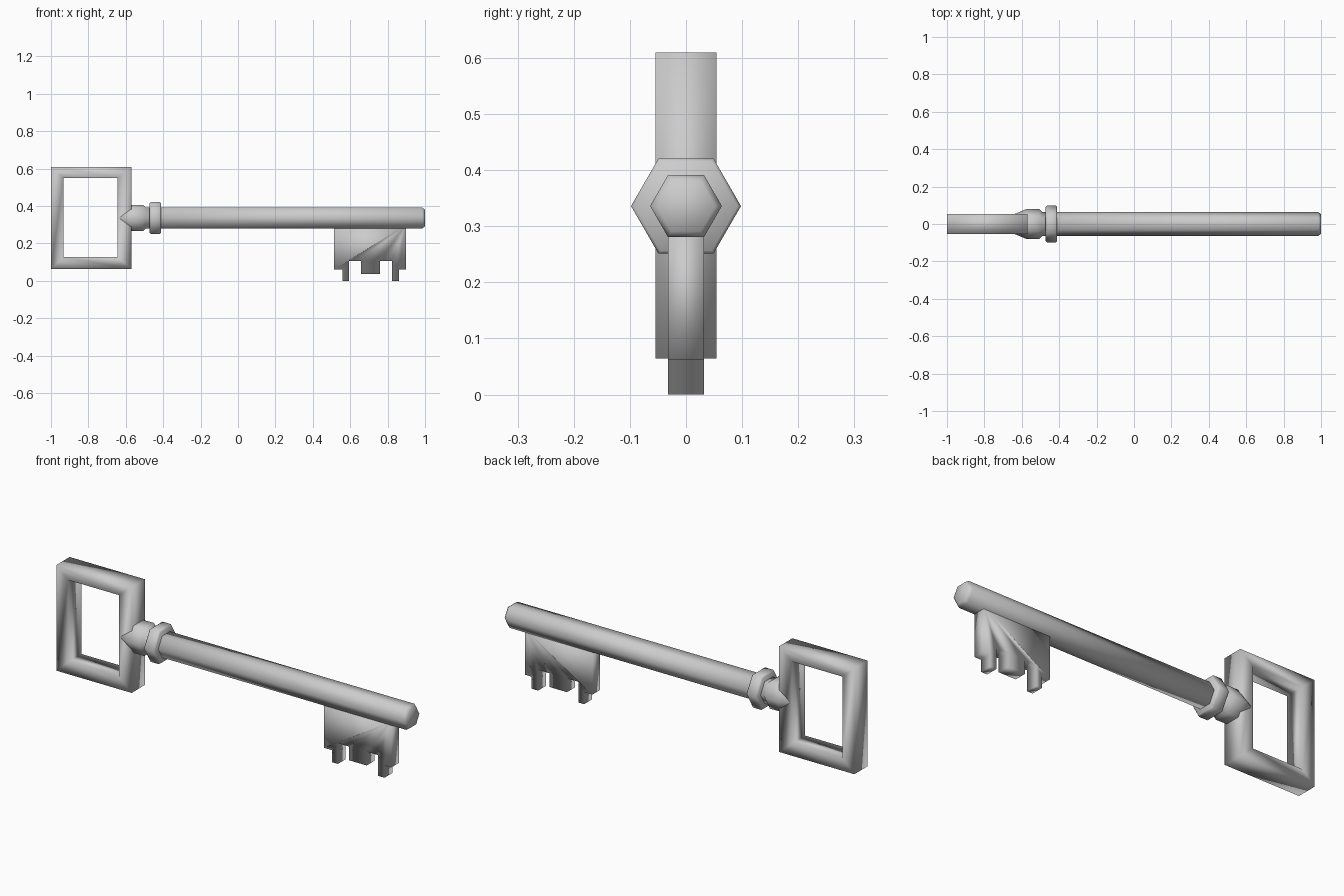
import bpy, bmesh, math

if "Cube" in bpy.data.objects:
    bpy.data.objects.remove(bpy.data.objects["Cube"])

AXIS_Z = 0.336


def finish(name, bm):
    bmesh.ops.recalc_face_normals(bm, faces=bm.faces[:])
    for f in bm.faces:
        f.smooth = True
    me = bpy.data.meshes.new(name)
    bm.to_mesh(me)
    bm.free()
    ob = bpy.data.objects.new(name, me)
    bpy.context.collection.objects.link(ob)
    return ob


def loft(name, rings, closed=False):
    """Skin a list of equal-length rings; cap the ends unless closed."""
    bm = bmesh.new()
    vr = [[bm.verts.new(p) for p in r] for r in rings]
    n = len(vr[0])
    pairs = list(zip(vr, vr[1:])) + ([(vr[-1], vr[0])] if closed else [])
    for a, b in pairs:
        for i in range(n):
            j = (i + 1) % n
            bm.faces.new((a[i], a[j], b[j], b[i]))
    if not closed:
        bm.faces.new(vr[0])
        bm.faces.new(vr[-1])
    return finish(name, bm)


def hex_turned(name, profile):
    """Six-sided turned part along x, points facing +y and -y."""
    angles = [math.radians(60 * i) for i in range(6)]
    return loft(name, [[(x, r * math.cos(a), AXIS_Z + r * math.sin(a))
                        for a in angles] for x, r in profile])


# Rectangular bow (handle frame)
outer = [(-1, 0.064), (-0.57, 0.064), (-0.57, 0.61), (-1, 0.61)]
inner = [(-0.932, 0.127), (-0.643, 0.127), (-0.643, 0.55), (-0.932, 0.55)]
d = 0.054
loft("bow", [[(o[0], -d, o[1]), (o[0], d, o[1]), (i[0], d, i[1]), (i[0], -d, i[1])]
             for o, i in zip(outer, inner)], closed=True)

# Neck, collar and shaft
hex_turned("neck", [(-0.642, 0.052), (-0.575, 0.080), (-0.508, 0.081),
                    (-0.492, 0.065), (-0.46, 0.065)])
hex_turned("collar", [(-0.472, 0.092), (-0.465, 0.098), (-0.418, 0.098), (-0.411, 0.092)])
hex_turned("shaft", [(-0.44, 0.064), (0.985, 0.064), (1.0, 0.052)])

# Bit with teeth
outline = [(0.513, 0.30), (0.513, 0.062), (0.56, 0.062), (0.56, 0), (0.593, 0),
           (0.593, 0.107), (0.658, 0.107), (0.658, 0.036), (0.758, 0.036),
           (0.758, 0.107), (0.823, 0.107), (0.823, 0), (0.86, 0),
           (0.86, 0.062), (0.897, 0.062), (0.897, 0.30)]
loft("bit", [[(x, y, z) for x, z in outline] for y in (-0.032, 0.032)])
